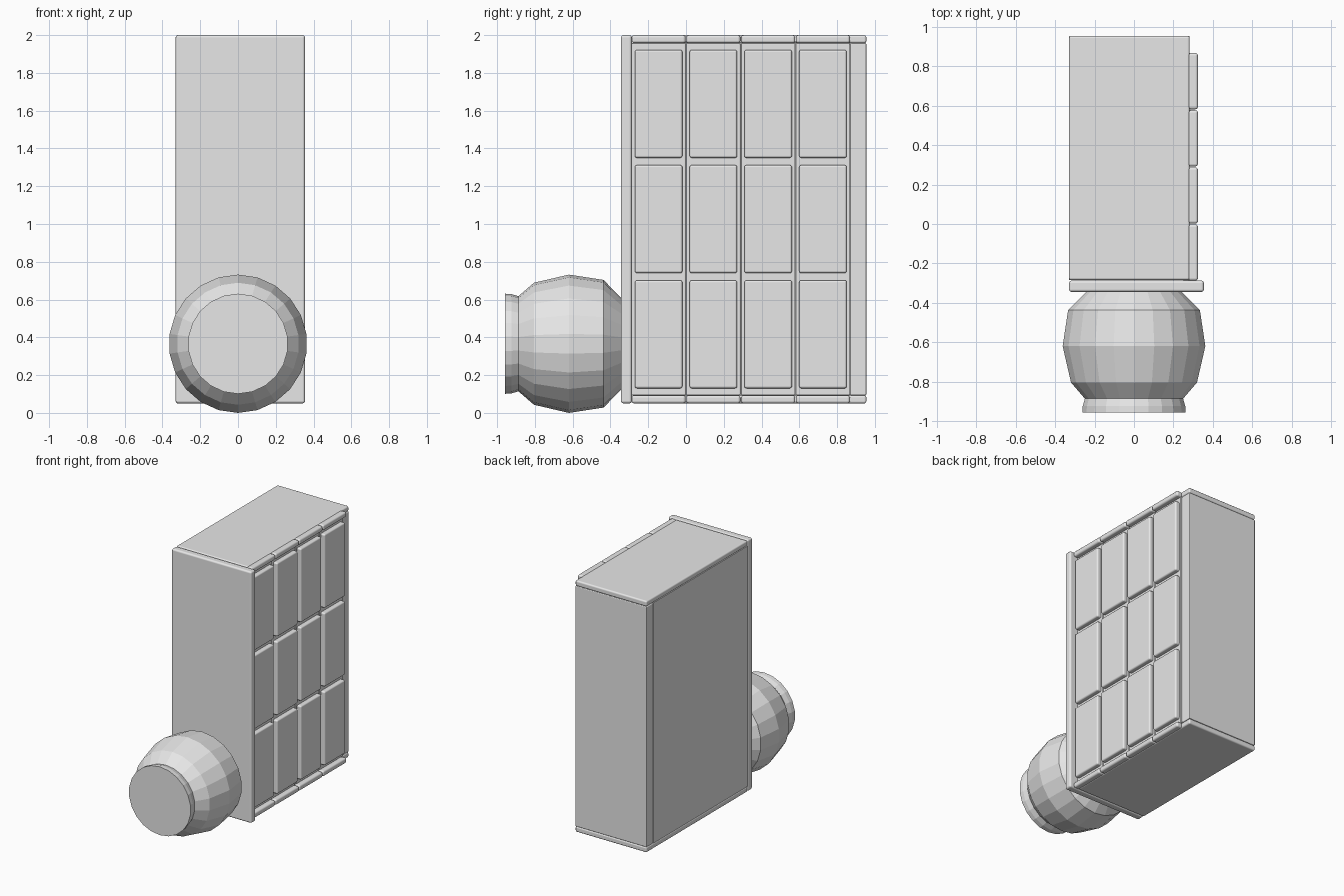
import bpy, bmesh, math

if "Cube" in bpy.data.objects:
    bpy.data.objects.remove(bpy.data.objects["Cube"])

grey = bpy.data.materials.new("plain grey")
grey.diffuse_color = (0.8, 0.8, 0.8, 1)
grey.use_nodes = True
grey.node_tree.nodes["Principled BSDF"].inputs["Base Color"].default_value = grey.diffuse_color


def finish(name, bm):
    mesh = bpy.data.meshes.new(name)
    bm.to_mesh(mesh)
    bm.free()
    mesh.materials.append(grey)
    ob = bpy.data.objects.new(name, mesh)
    bpy.context.collection.objects.link(ob)
    return ob


def box(name, lo, hi, bevel=0.012):
    """Rounded box between two corners."""
    bm = bmesh.new()
    bmesh.ops.create_cube(bm, size=1)
    for v in bm.verts:
        v.co = [(a + b) / 2 + c * (b - a) for a, b, c in zip(lo, hi, v.co)]
    ob = finish(name, bm)
    if bevel:
        mod = ob.modifiers.new("round", "BEVEL")
        mod.width, mod.segments = bevel, 3
        for p in ob.data.polygons:
            p.use_smooth = True
        mod.harden_normals = True
    return ob


LEFT, RIGHT, FACE = -0.33, 0.283, 0.325
FRONT, BACK = -0.285, 0.955
BOTTOM, TOP, T = 0.05, 2.0, 0.043

# Case: core, top and bottom boards, back board
box("case_core", (LEFT, FRONT, BOTTOM + T), (RIGHT, 0.87, TOP - T), 0)
box("back_board", (LEFT, 0.87, BOTTOM + T), (RIGHT, BACK, TOP - T), 0.006)
box("top_board", (LEFT, FRONT, TOP - T), (RIGHT, BACK, TOP))
box("bottom_board", (LEFT, FRONT, BOTTOM), (RIGHT, BACK, BOTTOM + T))

# Front board, wider than the case
box("front_board", (LEFT, -0.345, BOTTOM), (0.355, -0.287, TOP), 0.014)

# Four columns: rails at top and bottom, three raised panels each
PITCH = 0.29
for c in range(4):
    y0 = FRONT - 0.003 + c * PITCH
    y1 = y0 + PITCH - 0.004
    box("column_backing", (0.25, y0, BOTTOM + T), (0.291, y1, TOP - T), 0.006)
    for z in (BOTTOM, TOP - T):
        box("rail", (0.275, y0, z), (FACE, y1, z + T), 0.014)
    for r in range(3):
        z0 = 0.13 + r * 0.61
        box("door_panel", (0.275, y0 + 0.017, z0), (FACE, y1 - 0.017, z0 + 0.572), 0.012)

# Faceted knob turned around the y axis
PROFILE = [(-0.958, 0.265), (-0.925, 0.263), (-0.887, 0.252), (-0.805, 0.323),
           (-0.62, 0.366), (-0.437, 0.338), (-0.34, 0.24)]
SIDES, CZ = 22, 0.366
bm = bmesh.new()
rings = [[bm.verts.new((r * math.sin(2 * math.pi * i / SIDES), y,
                        CZ + r * math.cos(2 * math.pi * i / SIDES)))
          for i in range(SIDES)] for y, r in PROFILE]
for a, b in zip(rings, rings[1:]):
    for i in range(SIDES):
        j = (i + 1) % SIDES
        bm.faces.new((a[i], a[j], b[j], b[i]))
bm.faces.new(rings[0])
bm.faces.new(rings[-1])
bmesh.ops.recalc_face_normals(bm, faces=bm.faces)
finish("knob", bm)
